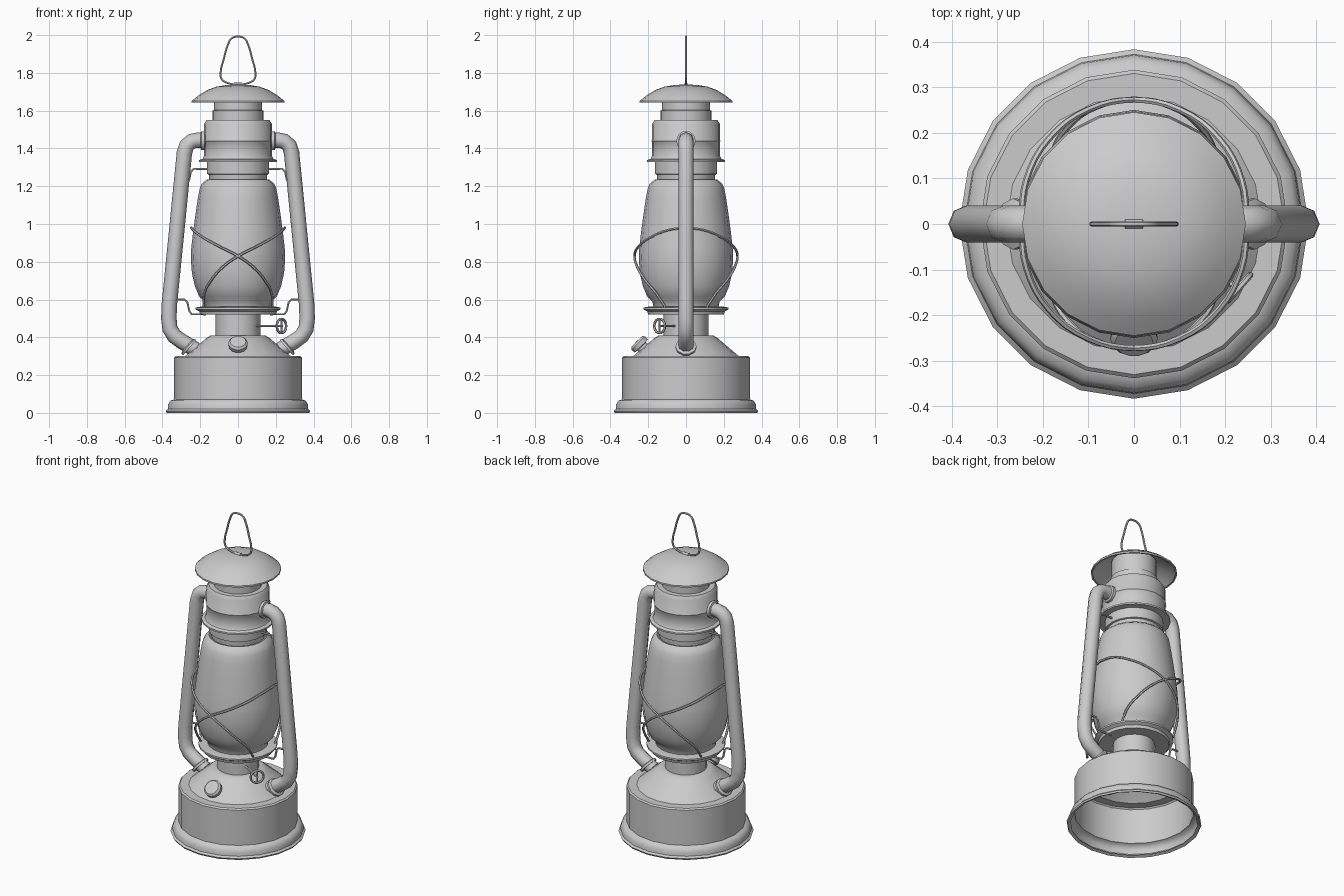
import bpy, bmesh, math
from mathutils import Vector

if "Cube" in bpy.data.objects:
    bpy.data.objects.remove(bpy.data.objects["Cube"])


def finish(ob, angle=40):
    bpy.ops.object.select_all(action='DESELECT')
    ob.select_set(True)
    bpy.context.view_layer.objects.active = ob
    bpy.ops.object.shade_smooth_by_angle(angle=math.radians(angle))
    return ob


def lathe(name, profile, n=20, at=(0, 0, 0), axis=(0, 0, 1)):
    """Revolve (radius, height) points around an axis."""
    bm = bmesh.new()
    rings = []
    for r, z in profile:
        if r == 0:
            rings.append([bm.verts.new((0, 0, z))] * n)
        else:
            rings.append([bm.verts.new((r * math.cos(i * math.tau / n), r * math.sin(i * math.tau / n), z))
                          for i in range(n)])
    for a, b in zip(rings, rings[1:]):
        for i in range(n):
            j = (i + 1) % n
            bm.faces.new(list(dict.fromkeys([a[i], a[j], b[j], b[i]])))
    bmesh.ops.recalc_face_normals(bm, faces=bm.faces)
    me = bpy.data.meshes.new(name)
    bm.to_mesh(me)
    bm.free()
    ob = bpy.data.objects.new(name, me)
    bpy.context.collection.objects.link(ob)
    ob.location = at
    ob.rotation_euler = Vector(axis).to_track_quat('Z', 'Y').to_euler()
    return finish(ob)


def tube(name, pts, r, closed=False, smooth=False, sides=8):
    """Round tube along a path, turned into a mesh."""
    cu = bpy.data.curves.new(name, 'CURVE')
    cu.dimensions = '3D'
    cu.bevel_depth = r
    cu.bevel_resolution = (sides - 4) // 2
    cu.use_fill_caps = not closed
    if smooth:
        cu.resolution_u = 4
        sp = cu.splines.new('BEZIER')
        sp.bezier_points.add(len(pts) - 1)
        for b, p in zip(sp.bezier_points, pts):
            b.co = p
            b.handle_left_type = b.handle_right_type = 'AUTO'
    else:
        sp = cu.splines.new('POLY')
        sp.points.add(len(pts) - 1)
        for b, p in zip(sp.points, pts):
            b.co = (*p, 1)
    sp.use_cyclic_u = closed
    ob = bpy.data.objects.new(name, cu)
    bpy.context.collection.objects.link(ob)
    bpy.ops.object.select_all(action='DESELECT')
    ob.select_set(True)
    bpy.context.view_layer.objects.active = ob
    bpy.ops.object.convert(target='MESH')
    return finish(bpy.context.view_layer.objects.active, 50)


# Fuel tank: open-bottomed shell with a rolled foot and sloping shoulder
lathe("fuel_tank", [(.36, .008), (.378, 0), (.383, .01), (.372, .02), (.37, .045), (.358, .065),
                    (.338, .072), (.338, .292), (.33, .30), (.28, .30), (.165, .398), (.145, .41), (.118, .41)])

# Burner neck and globe plate
lathe("burner_neck", [(.118, .405), (.118, .525)])
lathe("globe_plate", [(.118, .525), (.2, .52), (.205, .537), (.225, .548), (.225, .558), (.2, .562), (.17, .562)])

# Globe
GLOBE = [(.172, .56), (.178, .59), (.205, .615), (.228, .67), (.244, .74), (.25, .82), (.247, .88),
         (.236, .97), (.224, 1.06), (.212, 1.14), (.202, 1.19), (.19, 1.215), (.165, 1.235)]
lathe("globe", GLOBE)

# Chimney collar, hood with flange, upper neck
lathe("chimney_collar", [(.152, 1.23), (.155, 1.262), (.165, 1.265), (.165, 1.335)])
lathe("hood", [(.165, 1.328), (.207, 1.328), (.207, 1.338), (.188, 1.345), (.18, 1.36), (.18, 1.434), (.184, 1.439),
               (.18, 1.444), (.18, 1.53), (.166, 1.55), (.135, 1.55)])
lathe("upper_neck", [(.135, 1.545), (.135, 1.60), (.128, 1.603), (.128, 1.715)])

# Rain cap and small lug for the handle
lathe("rain_cap", [(.235, 1.642), (.245, 1.642), (.245, 1.652), (.21, 1.68), (.165, 1.708),
                   (.115, 1.727), (.06, 1.736), (0, 1.739)])
tube("handle_lug", [(-.02, 0, 1.738), (.02, 0, 1.738)], .01)

# Carrying handle loop
half = [(.035, 1.982), (.055, 1.945), (.075, 1.875), (.092, 1.80), (.086, 1.766), (.05, 1.745)]
loop = [(0, 1.992)] + half + [(0, 1.738)] + [(-x, z) for x, z in reversed(half)]
tube("carrying_handle", [(x, 0, z) for x, z in loop], .006, closed=True, smooth=True, sides=6)

# Side air tubes, their end collars and the wire brackets
for s, side in ((1, "right"), (-1, "left")):
    path = [(.15, 1.44), (.21, 1.444), (.245, 1.438), (.272, 1.415), (.284, 1.375), (.325, .96), (.364, .57),
            (.366, .50), (.360, .445), (.338, .408), (.30, .380), (.225, .335)]
    tube("air_tube_" + side, [(s * x, 0, z) for x, z in path], .041)
    lathe("upper_tube_collar_" + side, [(.041, .02), (.052, .016), (.052, 0), (.041, 0)], 10,
          (s * .178, 0, 1.441), (s, 0, 0))
    lathe("lower_tube_collar_" + side, [(.041, .018), (.056, .012), (.056, 0), (.041, 0)], 10,
          (s * .256, 0, .345), (s * .75, 0, .66))
    for label, wire in (("upper", [(.155, 1.292), (.235, 1.292), (.25, 1.275), (.258, 1.235), (.272, 1.217), (.30, 1.217)]),
                        ("lower", [(.35, .60), (.282, .60), (.268, .585), (.258, .54), (.245, .522), (.17, .522)])):
        tube(f"{label}_bracket_{side}", [(s * x, 0, z) for x, z in wire], .006, sides=6)

# Crossed guard wires around the globe, front and back
guard = [(0, .98, .248), (22, .968, .255), (45, .93, .264), (68, .882, .27), (90, .83, .272),
         (108, .77, .27), (124, .70, .258), (138, .635, .238), (149, .56, .212)]
for s in (1, -1):
    for f, face in ((-1, "front"), (1, "back")):
        tube(f"guard_wire_{face}_{'a' if s > 0 else 'b'}",
             [(s * r * math.cos(math.radians(a)), f * r * math.sin(math.radians(a)), z) for a, z, r in guard],
             .007, smooth=True, sides=6)

# Filler cap on the front shoulder
lathe("filler_cap", [(.032, -.05), (.032, 0), (.05, .002), (.052, .025), (.042, .036), (0, .038)], 14,
      (0, -.235, .352), (0, -.7, .71))

# Wick adjuster: shaft, wheel ring and spoke
d = Vector((.75, -.66, 0))
c = Vector((.23, -.14, .46))
u = Vector((.66, .75, 0))
tube("wick_shaft", [(.08, -.05, .46), tuple(c + d * .006)], .007, sides=6)
tube("wick_wheel", [tuple(c + u * .038 * math.cos(k * math.tau / 14) + Vector((0, 0, .038 * math.sin(k * math.tau / 14))))
                    for k in range(14)], .007, closed=True, sides=6)
tube("wick_spoke", [tuple(c - Vector((0, 0, .038))), tuple(c + Vector((0, 0, .038)))], .005, sides=6)
